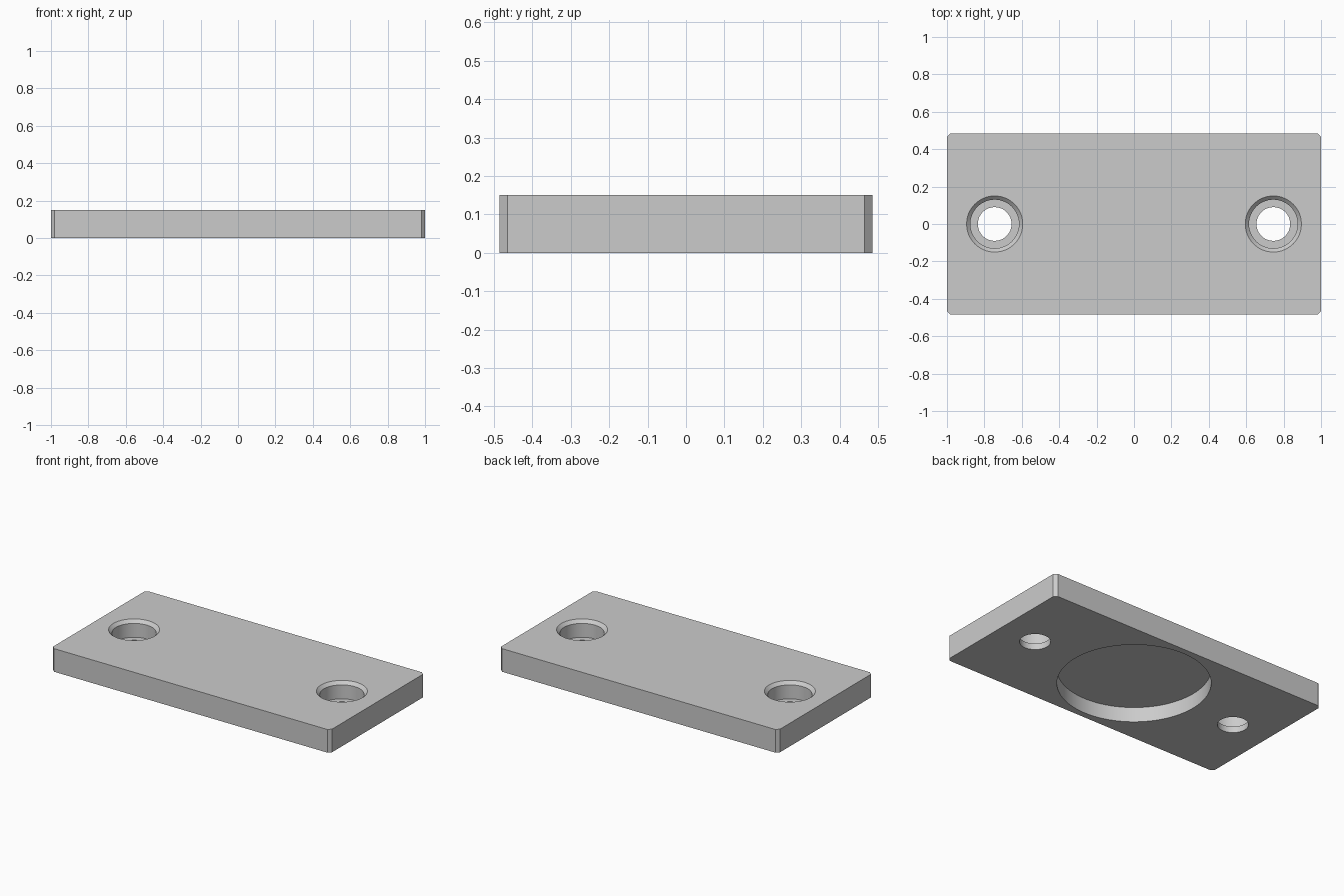
import bpy, bmesh, math

cube = bpy.data.objects.get("Cube")
if cube:
    bpy.data.objects.remove(cube, do_unlink=True)

LENGTH, WIDTH, HEIGHT = 2.0, 0.97, 0.15
CORNER = 0.02          # corner chamfer
HOLE_X = 0.745         # screw hole offset from the centre
OVER = 0.05            # cutter overshoot beyond the plate

grey = bpy.data.materials.new("plain_grey")
grey.use_nodes = True
colour = (0.6, 0.6, 0.6, 1)
grey.diffuse_color = colour
grey.node_tree.nodes["Principled BSDF"].inputs["Base Color"].default_value = colour


def make_object(name, bm):
    bmesh.ops.recalc_face_normals(bm, faces=bm.faces)
    mesh = bpy.data.meshes.new(name)
    bm.to_mesh(mesh)
    bm.free()
    mesh.materials.append(grey)
    obj = bpy.data.objects.new(name, mesh)
    bpy.context.collection.objects.link(obj)
    return obj


def turned_cutter(name, profile, x=0, sides=96):
    """Closed solid from rings of (radius, height), bottom to top."""
    bm = bmesh.new()
    rings = [[bm.verts.new((x + r * math.cos(math.tau * i / sides),
                            r * math.sin(math.tau * i / sides), z))
              for i in range(sides)] for r, z in profile]
    for low, high in zip(rings, rings[1:]):
        for i in range(sides):
            j = (i + 1) % sides
            bm.faces.new((low[i], low[j], high[j], high[i]))
    bm.faces.new(rings[0])
    bm.faces.new(rings[-1])
    obj = make_object(name, bm)
    obj.hide_render = True
    return obj


# Plate with chamfered upright corners
bm = bmesh.new()
bmesh.ops.create_cube(bm, size=1)
for v in bm.verts:
    v.co = (v.co.x * LENGTH, v.co.y * WIDTH, (v.co.z + 0.5) * HEIGHT)
upright = [e for e in bm.edges if abs(e.verts[0].co.z - e.verts[1].co.z) > 0.1]
bmesh.ops.bevel(bm, geom=upright, offset=CORNER, segments=1, affect='EDGES')
plate = make_object("mounting_plate", bm)

# Counterbored screw holes with a chamfered mouth
hole = [(0.09, -OVER), (0.09, 0.04), (0.13, 0.04), (0.13, HEIGHT - 0.02),
        (0.15, HEIGHT), (0.15, HEIGHT + OVER)]
cutters = [turned_cutter("left_hole_cutter", hole, HOLE_X),
           turned_cutter("right_hole_cutter", hole, -HOLE_X),
           # Round pocket in the underside
           turned_cutter("pocket_cutter", [(0.445, -OVER), (0.445, 0.095)])]

bpy.ops.object.select_all(action='DESELECT')
plate.select_set(True)
bpy.context.view_layer.objects.active = plate
for cutter in cutters:
    cut = plate.modifiers.new(cutter.name, 'BOOLEAN')
    cut.operation = 'DIFFERENCE'
    cut.solver = 'EXACT'
    cut.object = cutter
    bpy.ops.object.modifier_apply(modifier=cut.name)
for cutter in cutters:
    bpy.data.objects.remove(cutter, do_unlink=True)

bpy.ops.object.shade_smooth_by_angle(angle=math.radians(30))
